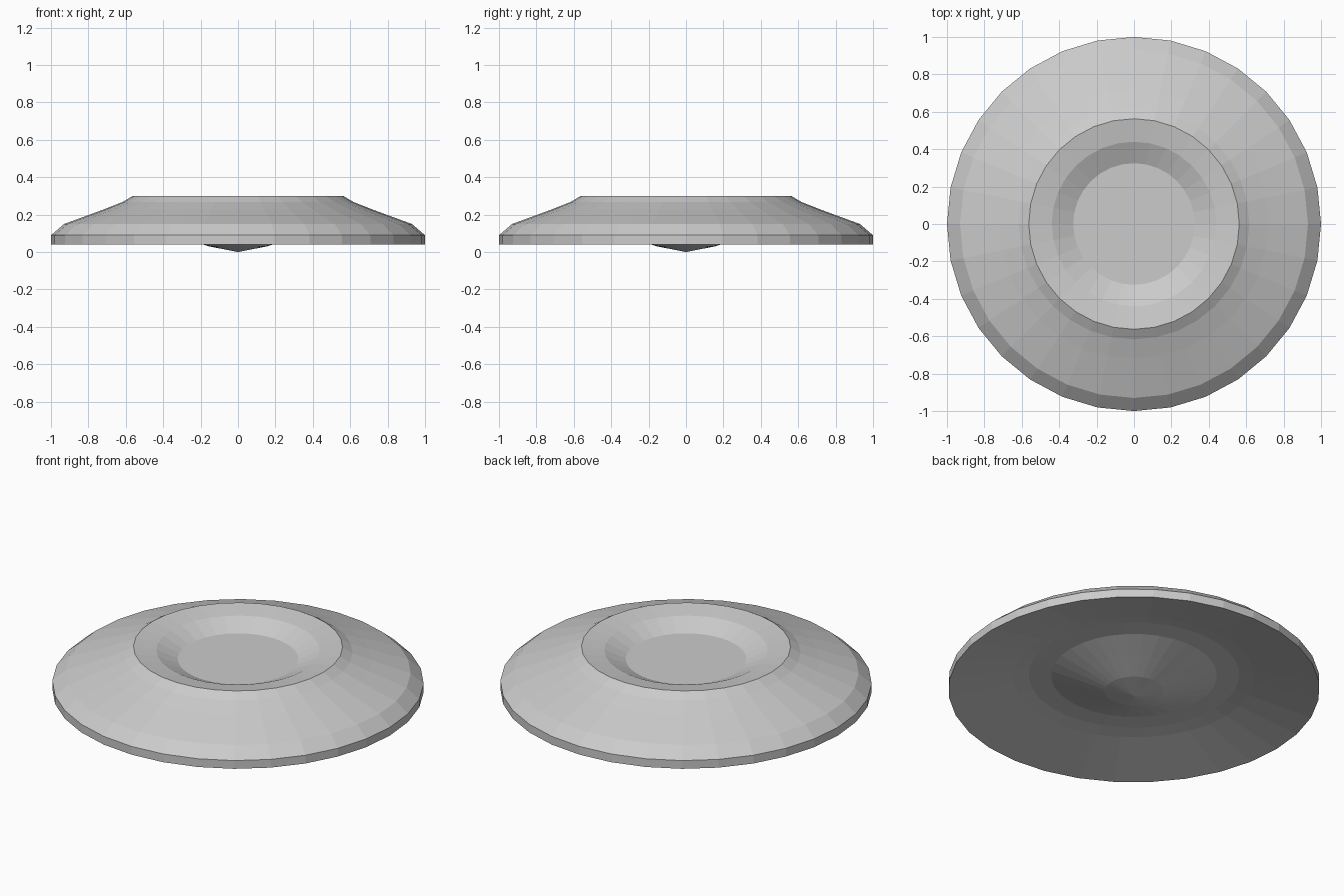
import bpy, bmesh
from math import cos, sin, tau

if "Cube" in bpy.data.objects:
    bpy.data.objects.remove(bpy.data.objects["Cube"])

SEGMENTS = 32

# Half profile (radius, height), from the underside tip round the rim to the dish floor
PROFILE = [
    (0.157, 0.031), (0.3, 0.08), (0.447, 0.129), (0.567, 0.132), (0.65, 0.118),   # underside boss and recess
    (1.0, 0.041), (1.0, 0.09),                                     # outer edge band
    (0.93, 0.15), (0.72, 0.227), (0.617, 0.268), (0.563, 0.30),    # sloping shoulder
    (0.44, 0.28), (0.325, 0.228),                                  # lip and dish wall
]


def lathe(name, profile, tip_z):
    bm = bmesh.new()
    rings = [[bm.verts.new((r * cos(tau * i / SEGMENTS), r * sin(tau * i / SEGMENTS), z))
              for i in range(SEGMENTS)] for r, z in profile]
    tip = bm.verts.new((0, 0, tip_z))
    for i in range(SEGMENTS):
        j = (i + 1) % SEGMENTS
        bm.faces.new((tip, rings[0][j], rings[0][i]))
        for a, b in zip(rings, rings[1:]):
            bm.faces.new((a[i], a[j], b[j], b[i]))
    bm.faces.new(rings[-1])
    bmesh.ops.recalc_face_normals(bm, faces=bm.faces)
    mesh = bpy.data.meshes.new(name)
    bm.to_mesh(mesh)
    bm.free()
    obj = bpy.data.objects.new(name, mesh)
    bpy.context.collection.objects.link(obj)
    return obj


# Round dished disc, flat shaded
lathe("dished_disc", PROFILE, 0.0)
